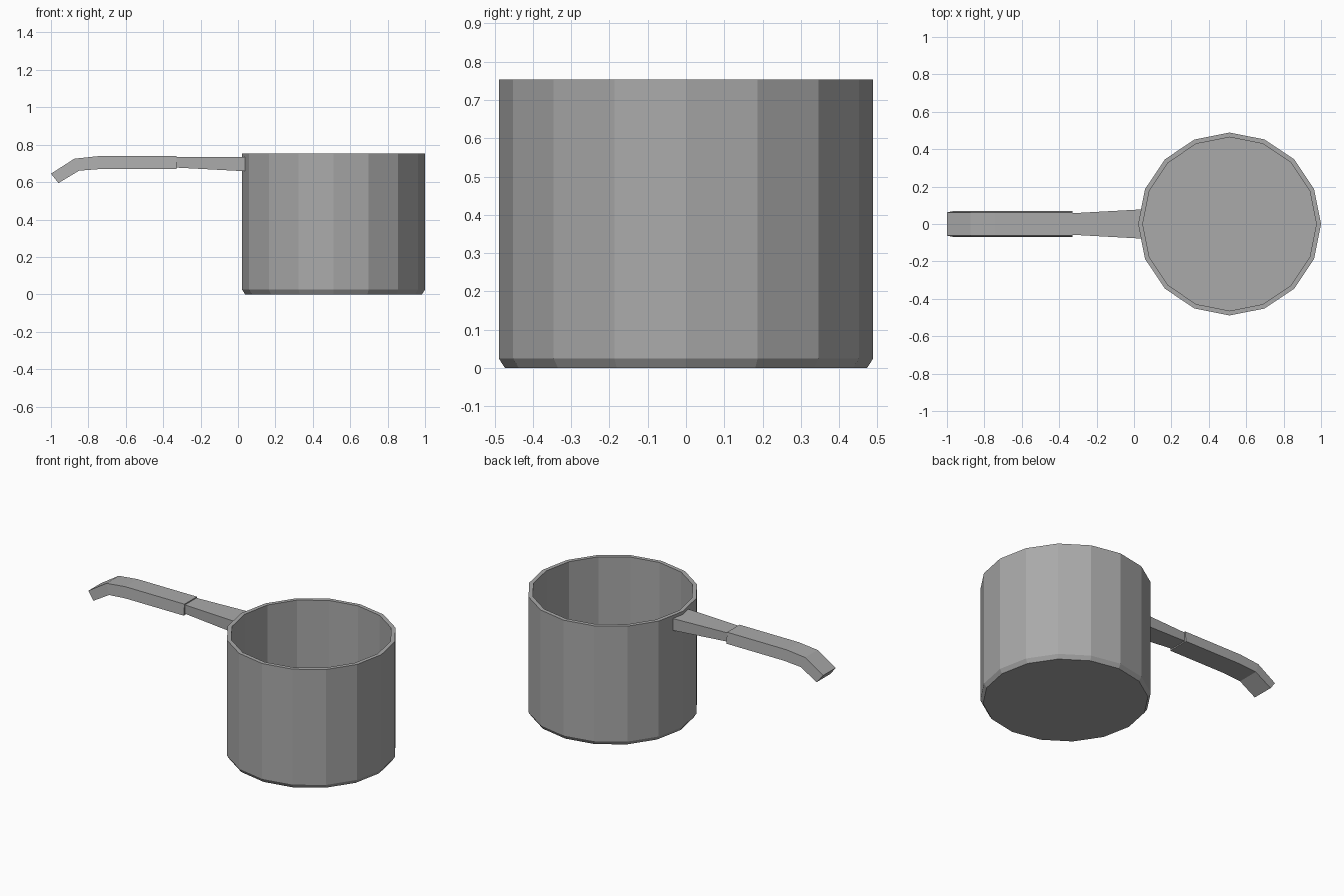
import bpy
import bmesh
from math import cos, sin, tau

cube = bpy.data.objects.get("Cube")
if cube:
    bpy.data.objects.remove(cube, do_unlink=True)

SIDES = 16
POT_X = 0.511

# One plain grey metal
metal = bpy.data.materials.new("grey_metal")
metal.use_nodes = True
grey = (0.4, 0.4, 0.4, 1.0)
metal.diffuse_color = grey
metal.node_tree.nodes["Principled BSDF"].inputs["Base Color"].default_value = grey


def loft(name, rings, location=(0, 0, 0)):
    """Join closed rings of points in order and cap both ends."""
    bm = bmesh.new()
    loops = [[bm.verts.new(p) for p in ring] for ring in rings]
    for a, b in zip(loops, loops[1:]):
        for i in range(len(a)):
            j = (i + 1) % len(a)
            bm.faces.new((a[i], a[j], b[j], b[i]))
    bm.faces.new(loops[0][::-1])
    bm.faces.new(loops[-1])
    bmesh.ops.recalc_face_normals(bm, faces=bm.faces[:])
    mesh = bpy.data.meshes.new(name)
    bm.to_mesh(mesh)
    bm.free()
    mesh.materials.append(metal)
    obj = bpy.data.objects.new(name, mesh)
    obj.location = location
    bpy.context.collection.objects.link(obj)
    return obj


def circle(radius, z):
    return [(radius * cos(tau * i / SIDES), radius * sin(tau * i / SIDES), z)
            for i in range(SIDES)]


def section(top, bottom, top_half, bottom_half):
    (xt, zt), (xb, zb) = top, bottom
    return [(xt, -top_half, zt), (xt, top_half, zt),
            (xb, bottom_half, zb), (xb, -bottom_half, zb)]


# Hollow pot: chamfered base, outer wall, rim, inner wall, floor
pot_profile = [(0.473, 0), (0.489, 0.025), (0.489, 0.753), (0.464, 0.753), (0.464, 0.03)]
loft("pot", [circle(r, z) for r, z in pot_profile], (POT_X, 0, 0))

# Tapered shaft joining the pot wall
loft("handle_shaft", [
    section((-0.34, 0.733), (-0.34, 0.678), 0.057, 0.057),
    section((0.04, 0.733), (0.04, 0.658), 0.078, 0.078),
])

# Grip with a drooping tip, slightly wider along its underside
grip_path = [((-1.0, 0.645), (-0.96, 0.595)), ((-0.875, 0.725), (-0.85, 0.661)),
             ((-0.745, 0.739), (-0.735, 0.67)), ((-0.33, 0.739), (-0.33, 0.67))]
loft("handle_grip", [section(t, b, 0.062, 0.07) for t, b in grip_path])
